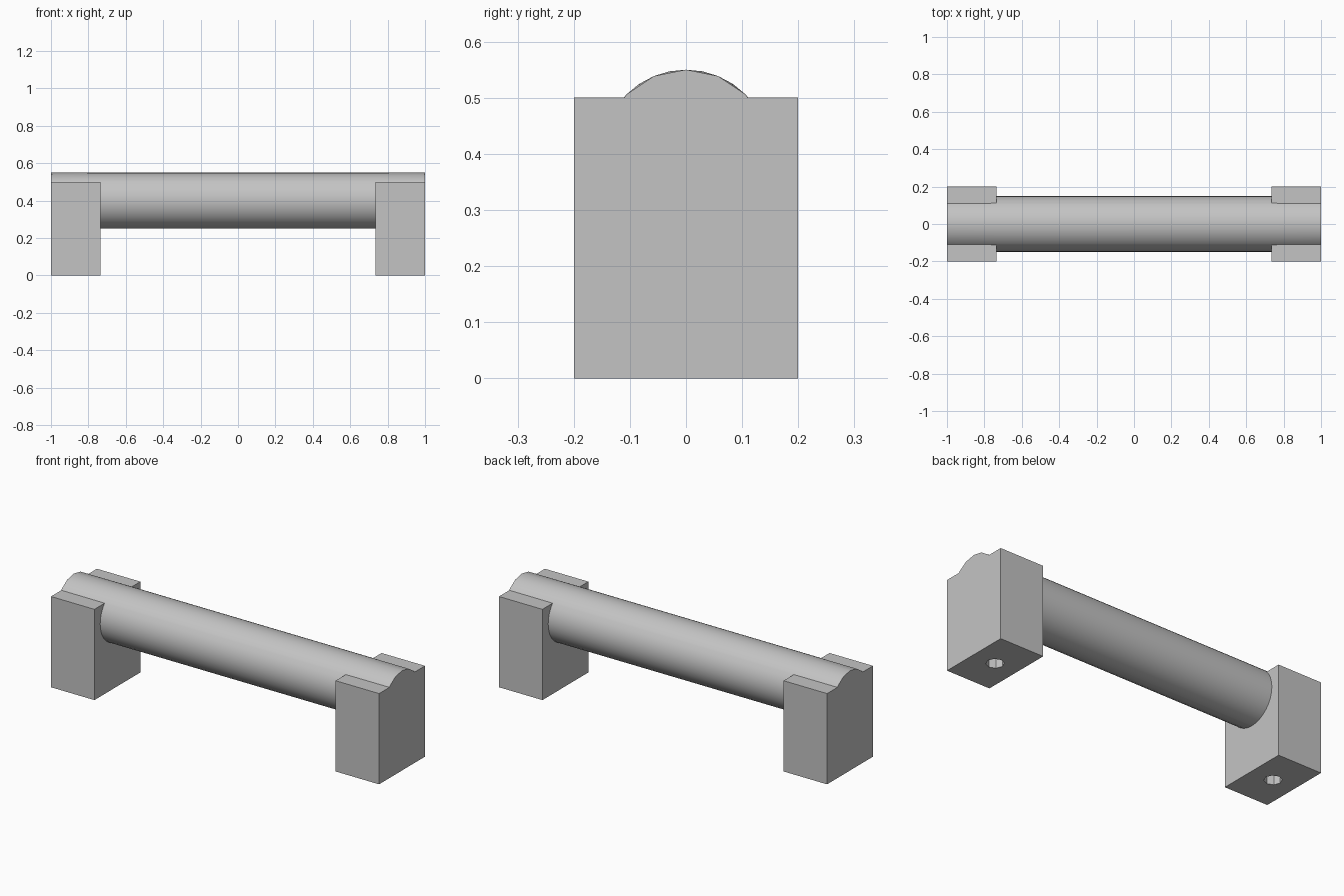
import bpy, bmesh, math
from mathutils import Matrix

cube = bpy.data.objects.get("Cube")
if cube:
    bpy.data.objects.remove(cube, do_unlink=True)

ROD_R, ROD_Z, FOOT_W, FOOT_D, FOOT_H = 0.15, 0.4, 0.265, 0.4, 0.5
INNER = 1 - FOOT_W

grey = bpy.data.materials.new("light_grey")
grey.use_nodes = True
colour = (0.55, 0.55, 0.55, 1)
grey.diffuse_color = colour
grey.node_tree.nodes["Principled BSDF"].inputs["Base Color"].default_value = colour


def add_object(name, bm):
    bmesh.ops.recalc_face_normals(bm, faces=bm.faces)
    mesh = bpy.data.meshes.new(name)
    bm.to_mesh(mesh)
    bm.free()
    mesh.materials.append(grey)
    obj = bpy.data.objects.new(name, mesh)
    bpy.context.collection.objects.link(obj)
    return obj


def combine(target, tool, operation):
    """Apply a boolean and discard the tool object."""
    tool.hide_render = True
    mod = target.modifiers.new(operation.lower(), "BOOLEAN")
    mod.operation, mod.object, mod.solver = operation, tool, "EXACT"
    bpy.context.view_layer.objects.active = target
    bpy.ops.object.modifier_apply(modifier=mod.name)
    bpy.data.objects.remove(tool, do_unlink=True)


# Round grip rod, easing to coarser sides at both ends
bm = bmesh.new()
sides = 32
rings = []
for x in (-1, -INNER, INNER, 1):
    ring = []
    for i in range(sides):
        a = math.tau * i / sides
        flat = abs(x) == 1 and i % 2
        r = ROD_R * (math.cos(math.tau / sides) if flat else 1)
        ring.append(bm.verts.new((x, r * math.sin(a), ROD_Z + r * math.cos(a))))
    rings.append(ring)
for a, b in zip(rings, rings[1:]):
    for i in range(sides):
        j = (i + 1) % sides
        bm.faces.new((a[i], a[j], b[j], b[i]))
bm.faces.new(rings[0])
bm.faces.new(rings[-1])
handle = add_object("bar_handle", bm)

# Block feet with a screw hole underneath, joined to the rod
for name, side in (("left", 1), ("right", -1)):
    x = side * (1 - FOOT_W / 2)
    bm = bmesh.new()
    bmesh.ops.create_cube(bm, size=1, matrix=Matrix.Translation((x, 0, FOOT_H / 2))
                          @ Matrix.Diagonal((FOOT_W, FOOT_D, FOOT_H, 1)))
    foot = add_object(name + "_foot", bm)
    combine(handle, foot, "UNION")

    bm = bmesh.new()
    bmesh.ops.create_cone(bm, cap_ends=True, segments=8, radius1=0.045, radius2=0.045,
                          depth=0.4, matrix=Matrix.Translation((x, 0, 0)))
    hole = add_object(name + "_screw_hole", bm)
    combine(handle, hole, "DIFFERENCE")

# Smooth rod, crisp block edges
bpy.ops.object.select_all(action="DESELECT")
handle.select_set(True)
bpy.context.view_layer.objects.active = handle
bpy.ops.object.shade_smooth_by_angle(angle=math.radians(28))
